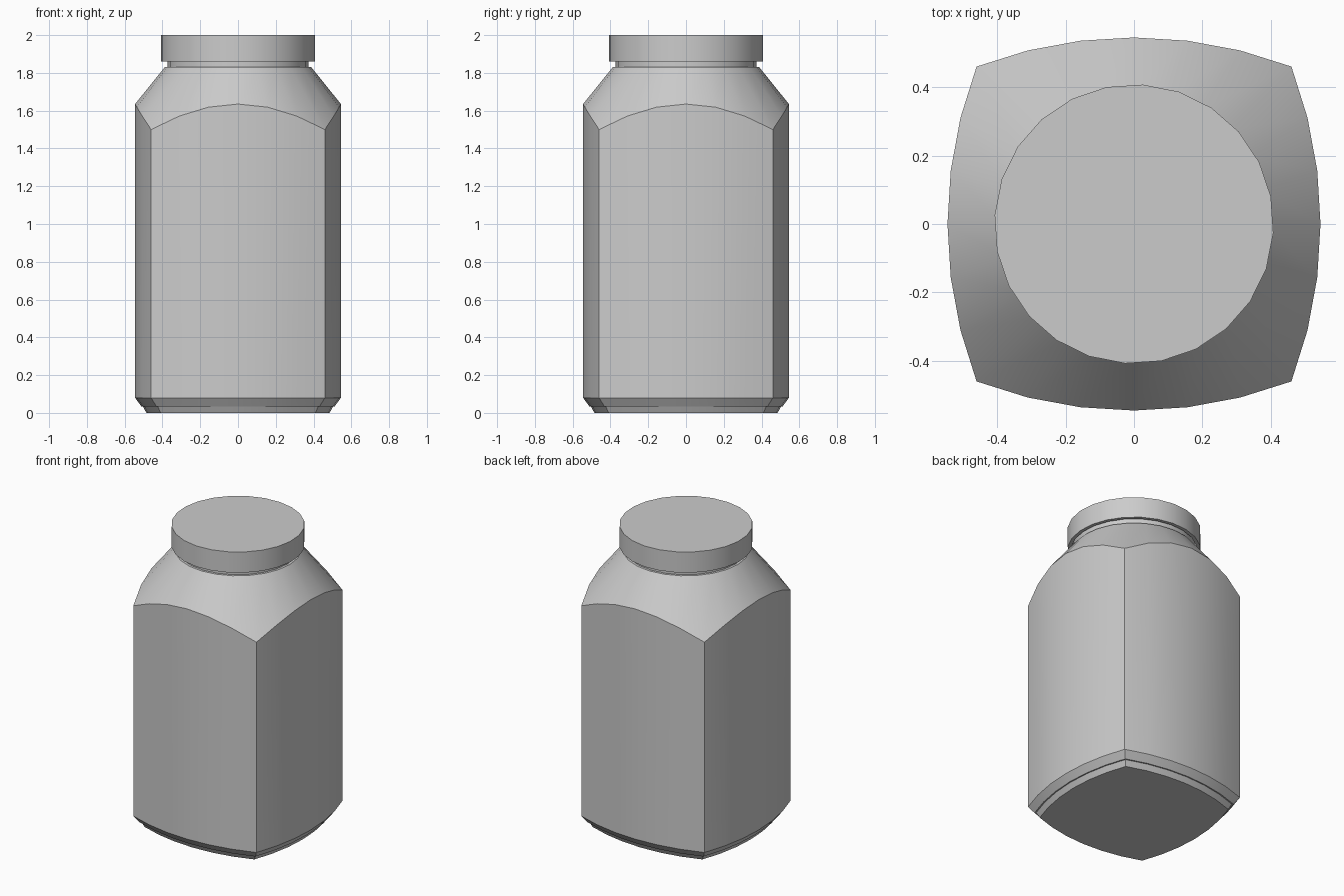
import bpy
import bmesh
from math import sin, cos, asin, pi, radians, hypot

cube = bpy.data.objects.get("Cube")
if cube:
    bpy.data.objects.remove(cube, do_unlink=True)

grey = bpy.data.materials.new("plain grey")
grey.use_nodes = True
colour = (0.6, 0.6, 0.6, 1)
grey.diffuse_color = colour
grey.node_tree.nodes["Principled BSDF"].inputs["Base Color"].default_value = colour

HALF = 0.46       # half width at the corners
BULGE = 0.545     # half width at the middle of a side
STEPS = 6         # segments per side
SIDES = 4 * STEPS


def outline():
    """Square plan with four bowed sides, counter-clockwise."""
    sag = BULGE - HALF
    radius = (HALF ** 2 + sag ** 2) / (2 * sag)
    reach = asin(HALF / radius)
    points = []
    for side in range(4):
        turn = side * pi / 2
        for i in range(STEPS):
            a = reach * (2 * i / STEPS - 1)
            x, y = BULGE - radius + radius * cos(a), radius * sin(a)
            points.append((x * cos(turn) - y * sin(turn),
                           x * sin(turn) + y * cos(turn)))
    return points


def square_ring(scale, z):
    return [(x * scale, y * scale, z) for x, y in outline()]


def shoulder_ring():
    """Where the conical shoulder cuts the bowed walls."""
    return [(x, y, 1.635 - 1.28 * (hypot(x, y) - BULGE)) for x, y in outline()]


def round_ring(radius, z, start=-pi / 4):
    return [(radius * cos(start + 2 * pi * i / SIDES),
             radius * sin(start + 2 * pi * i / SIDES), z) for i in range(SIDES)]


def loft(name, rings):
    """Skin a stack of rings and cap both ends."""
    bm = bmesh.new()
    loops = [[bm.verts.new(p) for p in ring] for ring in rings]
    for low, high in zip(loops, loops[1:]):
        for i in range(SIDES):
            j = (i + 1) % SIDES
            bm.faces.new((low[i], low[j], high[j], high[i]))
    bm.faces.new(loops[0][::-1])
    bm.faces.new(loops[-1])
    bmesh.ops.recalc_face_normals(bm, faces=bm.faces)
    mesh = bpy.data.meshes.new(name)
    bm.to_mesh(mesh)
    bm.free()
    mesh.materials.append(grey)
    obj = bpy.data.objects.new(name, mesh)
    bpy.context.collection.objects.link(obj)
    bpy.ops.object.select_all(action="DESELECT")
    obj.select_set(True)
    bpy.context.view_layer.objects.active = obj
    bpy.ops.object.shade_smooth_by_angle(angle=radians(25))


# Jar: stepped foot, bowed walls, conical shoulder, neck
loft("jar_body", [
    square_ring(0.89, 0), square_ring(0.925, 0.035), square_ring(0.94, 0.035),
    square_ring(1, 0.08), shoulder_ring(),
    round_ring(0.388, 1.83), round_ring(0.372, 1.83), round_ring(0.372, 1.96),
])

# Lid: hollow cap with a thin rim around the neck
start = radians(-3.7)
loft("lid", [
    round_ring(0.386, 1.965, start), round_ring(0.386, 1.86, start),
    round_ring(0.408, 1.86, start), round_ring(0.408, 2, start),
])
